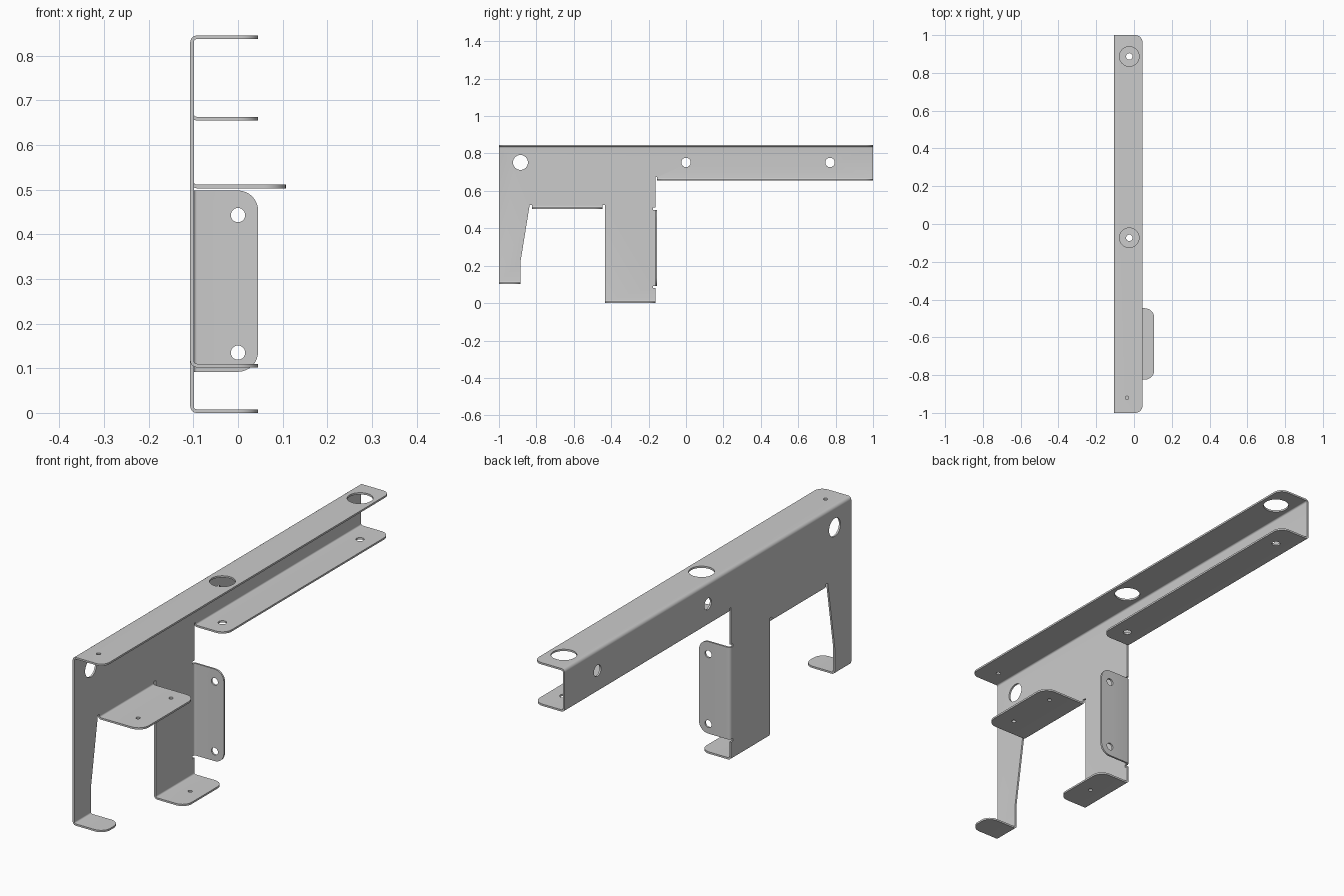
import bpy, bmesh
from math import sin, cos, pi

if "Cube" in bpy.data.objects:
    bpy.data.objects.remove(bpy.data.objects["Cube"])

T = 0.008      # sheet thickness
R = 0.011      # bend radius of the mid surface
W = -0.103     # x of the upright web's mid surface
bm = bmesh.new()


def loop(points):
    vs = [bm.verts.new(p) for p in points]
    return [bm.edges.new((vs[i], vs[(i + 1) % len(vs)])) for i in range(len(vs))]


def panel(outline, holes, place, normal):
    """Flat panel with round holes (u, v, radius)."""
    edges = loop([place(*p) for p in outline])
    for u, v, r in holes:
        edges += loop([place(u + r * cos(a * pi / 16), v + r * sin(a * pi / 16))
                       for a in range(32)])
    bmesh.ops.triangle_fill(bm, edges=edges, use_beauty=True, normal=normal)


def flange(a, b, level, sgn, x_end, rad, holes=(), side=False):
    """Tab running from a to b, bent off the web toward +x, with rounded corners."""
    def at(x, along, off):
        return (x, off, along) if side else (x, along, off)
    arc = [i * pi / 16 for i in range(9)]
    x0 = W + R
    outline = [(x0, a)]
    outline += [(x_end - rad + rad * sin(t), a + rad - rad * cos(t)) for t in arc]
    outline += [(x_end - rad + rad * cos(t), b - rad + rad * sin(t)) for t in arc]
    outline += [(x0, b)]
    panel(outline, holes, lambda u, v: at(u, v, level), (0, 1, 0) if side else (0, 0, 1))
    # curved bend strip
    rows = []
    for i in range(7):
        t = i * pi / 12
        x, off = x0 - R * cos(t), level - sgn * R + sgn * R * sin(t)
        rows.append([bm.verts.new(at(x, s, off)) for s in (a, b)])
    for p, q in zip(rows, rows[1:]):
        bm.faces.new((p[0], p[1], q[1], q[0]))


# upright web with two legs and bend relief notches
web = [(-1, .83), (-1, .117), (-.885, .117), (-.885, .22), (-.836, .524),
       (-.824, .524), (-.824, .518), (-.446, .518), (-.446, .524), (-.432, .524),
       (-.432, .015), (-.162, .015), (-.162, .08), (-.176, .08), (-.176, .092),
       (-.17, .092), (-.17, .498), (-.176, .498), (-.176, .51), (-.162, .51),
       (-.162, .675), (-.154, .675), (-.154, .67), (1, .67), (1, .83)]
panel(web, [(-.885, .752, .04), (0, .752, .025), (.77, .752, .025)],
      lambda y, z: (W, y, z), (1, 0, 0))

# top flange
flange(-1, 1, .841, 1, .045, .038,
       [(-.025, .887, .052), (-.025, -.073, .052), (-.037, -.92, .009)])
# lower flange of the long arm
flange(-.154, 1, .659, -1, .045, .045, [(-.025, .887, .017), (-.025, -.073, .017)])
# middle shelf
flange(-.824, -.446, .507, -1, .107, .05, [(.03, -.74, .009), (.03, -.51, .009)])
# narrow leg foot
flange(-1, -.885, .106, -1, .045, .045)
# wide leg foot
flange(-.432, -.162, .004, -1, .045, .045, [(-.02, -.305, .009)])
# side mounting tab
flange(.092, .498, -.159, 1, .045, .045, [(0, .443, .016), (0, .135, .016)], side=True)

# weld into one sheet and thicken
bmesh.ops.remove_doubles(bm, verts=bm.verts[:], dist=1e-5)
bmesh.ops.recalc_face_normals(bm, faces=bm.faces[:])
mesh = bpy.data.meshes.new("sheet_metal_bracket")
bm.to_mesh(mesh)
bm.free()
bracket = bpy.data.objects.new("sheet_metal_bracket", mesh)
bpy.context.collection.objects.link(bracket)
bpy.context.view_layer.objects.active = bracket
bracket.select_set(True)
mod = bracket.modifiers.new("thickness", 'SOLIDIFY')
mod.thickness = T
mod.offset = 0
mod.use_even_offset = True
bpy.ops.object.modifier_apply(modifier=mod.name)
bpy.ops.object.shade_smooth_by_angle()
